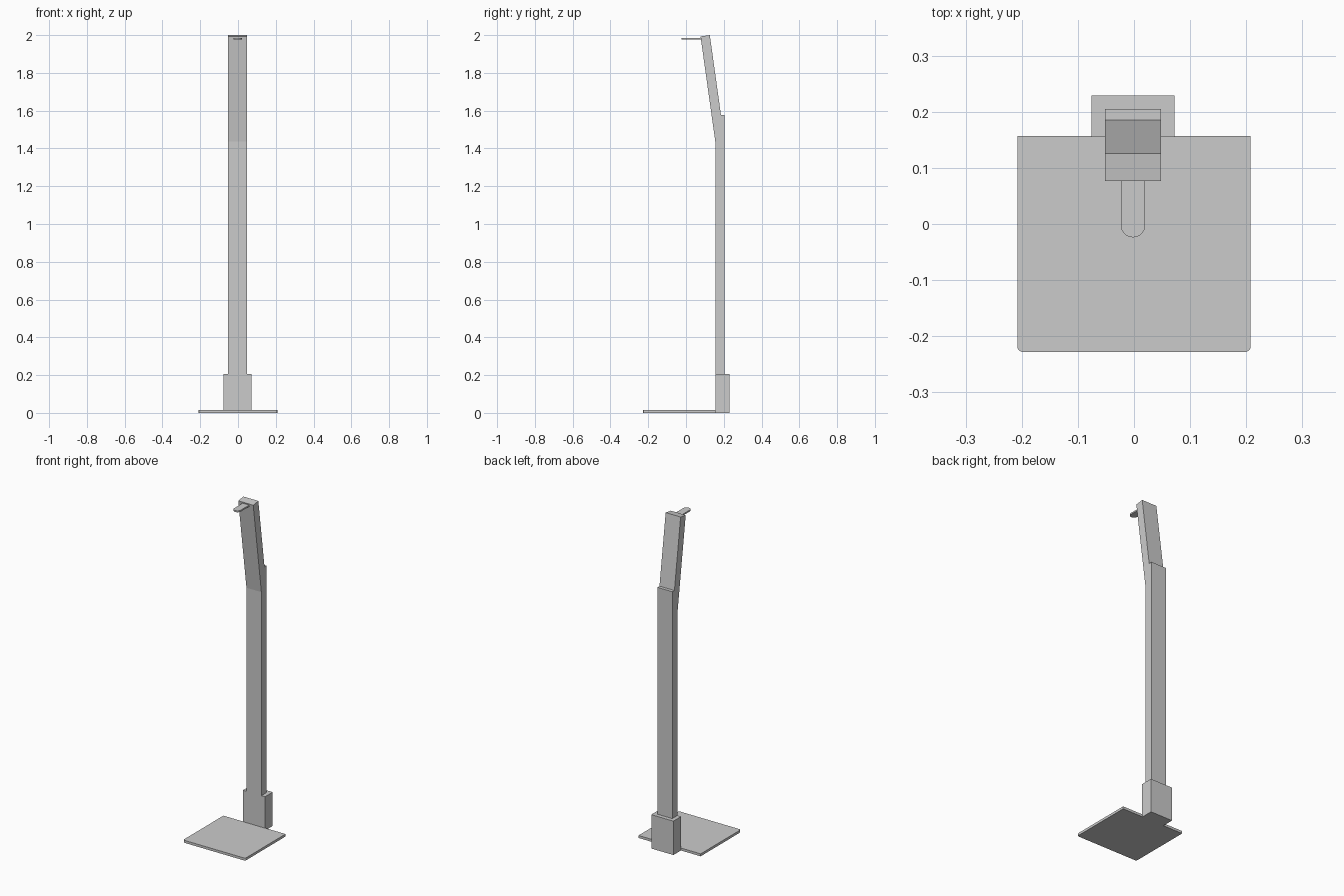
import bpy, bmesh, math
from mathutils import Vector

if "Cube" in bpy.data.objects:
    bpy.data.objects.remove(bpy.data.objects["Cube"])


def prism(name, points, direction):
    """Extrude a closed 3D outline along a direction vector."""
    bm = bmesh.new()
    face = bm.faces.new([bm.verts.new(p) for p in points])
    ext = bmesh.ops.extrude_face_region(bm, geom=[face])
    moved = [g for g in ext["geom"] if isinstance(g, bmesh.types.BMVert)]
    bmesh.ops.translate(bm, verts=moved, vec=Vector(direction))
    bmesh.ops.recalc_face_normals(bm, faces=bm.faces)
    mesh = bpy.data.meshes.new(name)
    bm.to_mesh(mesh)
    bm.free()
    obj = bpy.data.objects.new(name, mesh)
    bpy.context.collection.objects.link(obj)
    return obj


def arc(cx, cy, r, start, end, steps):
    """Points of an arc in plan, angles in degrees."""
    angles = [math.radians(start + (end - start) * i / steps) for i in range(steps + 1)]
    return [(cx + r * math.cos(a), cy + r * math.sin(a)) for a in angles]


def plan(name, outline, z0, z1):
    return prism(name, [(x, y, z0) for x, y in outline], (0, 0, z1 - z0))


def side(name, outline, x0, x1):
    return prism(name, [(x0, y, z) for y, z in outline], (x1 - x0, 0, 0))


# Floor plate with rounded front corners
r = 0.01
plate = [(0.208, 0.157), (-0.208, 0.157)]
plate += arc(-0.208 + r, -0.228 + r, r, 180, 270, 5)
plate += arc(0.208 - r, -0.228 + r, r, 270, 360, 5)
plan("floor_plate", plate, 0, 0.015)

# Foot block behind the plate
side("foot_block", [(0.155, 0), (0.229, 0), (0.229, 0.205), (0.155, 0.205)], -0.076, 0.072)

# Upright post with the forward-leaning upper arm
side("post", [(0.155, 0.205), (0.205, 0.205), (0.205, 1.578), (0.185, 1.578),
              (0.126, 2.0), (0.077, 1.993), (0.155, 1.437)], -0.052, 0.048)

# Thin round-ended tab at the top
tab = [(0.020, 0.09), (-0.0235, 0.09)] + arc(-0.00175, -0.002, 0.02175, 180, 360, 16)
plan("tab", tab, 1.977, 1.986)
